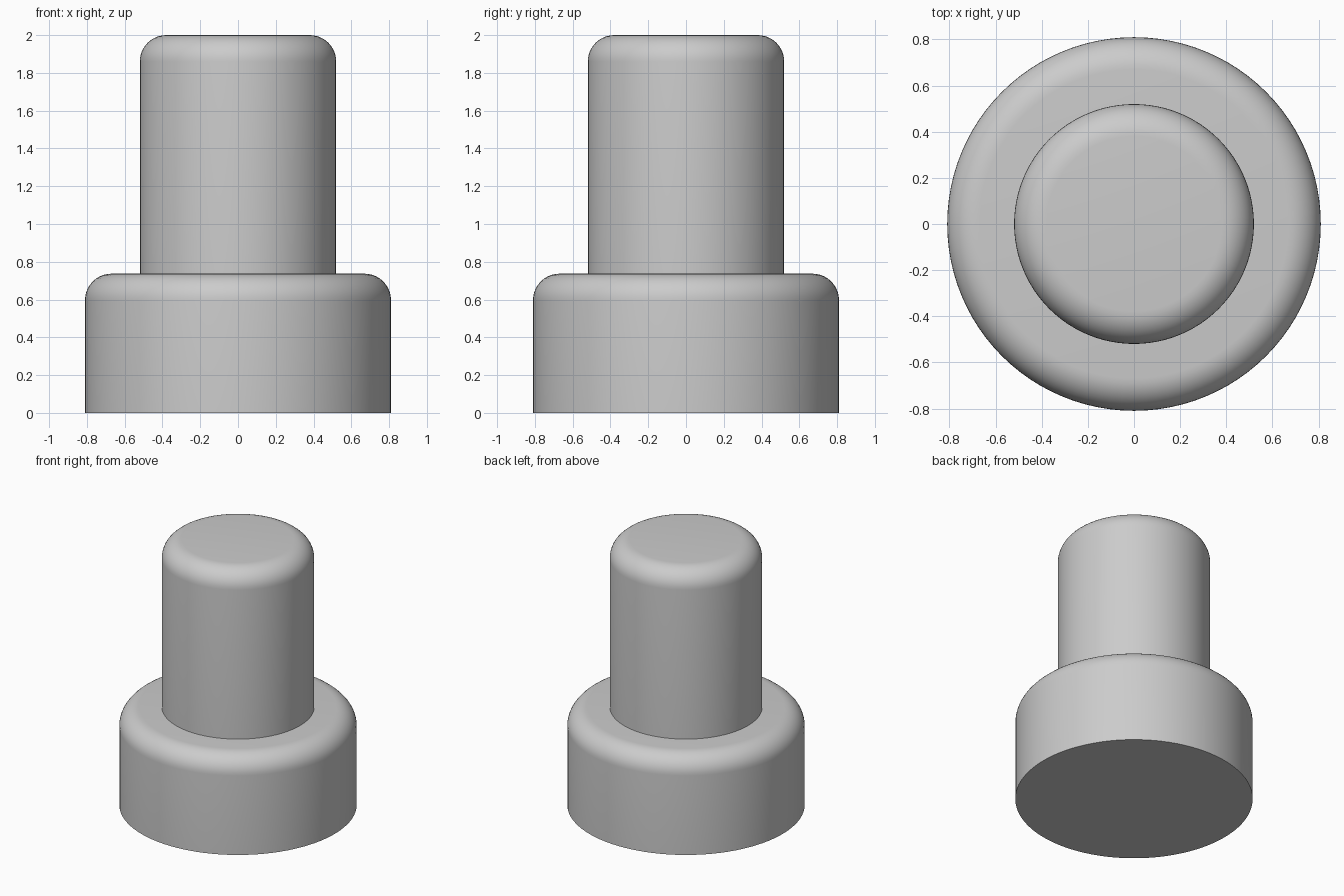
import bpy
import math

cube = bpy.data.objects.get("Cube")
if cube:
    bpy.data.objects.remove(cube, do_unlink=True)

# Plain grey material
grey = bpy.data.materials.new("light_grey")
grey.use_nodes = True
colour = (0.6, 0.6, 0.6, 1.0)
grey.diffuse_color = colour
grey.node_tree.nodes["Principled BSDF"].inputs["Base Color"].default_value = colour


def rounded_cylinder(name, radius, bottom, top, fillet, sides=96):
    """Upright cylinder with a rounded top rim."""
    bpy.ops.mesh.primitive_cylinder_add(
        vertices=sides, radius=radius, depth=top - bottom,
        location=(0, 0, (bottom + top) / 2))
    obj = bpy.context.object
    obj.name = name
    mesh = obj.data
    mesh.materials.append(grey)

    # Only the top rim is bevelled
    weights = mesh.attributes.new("bevel_weight_edge", "FLOAT", "EDGE")
    for edge in mesh.edges:
        on_top = all(mesh.vertices[v].co.z > 0 for v in edge.vertices)
        weights.data[edge.index].value = 1.0 if on_top else 0.0
    bevel = obj.modifiers.new("top_fillet", "BEVEL")
    bevel.limit_method = "WEIGHT"
    bevel.width = fillet
    bevel.segments = 10
    bpy.ops.object.modifier_apply(modifier=bevel.name)
    bpy.ops.object.shade_smooth_by_angle(angle=math.radians(30))
    return obj


# Wide base and the narrower shaft standing on it
rounded_cylinder("base", 0.81, 0.0, 0.737, 0.14)
rounded_cylinder("shaft", 0.52, 0.737, 2.0, 0.14)
